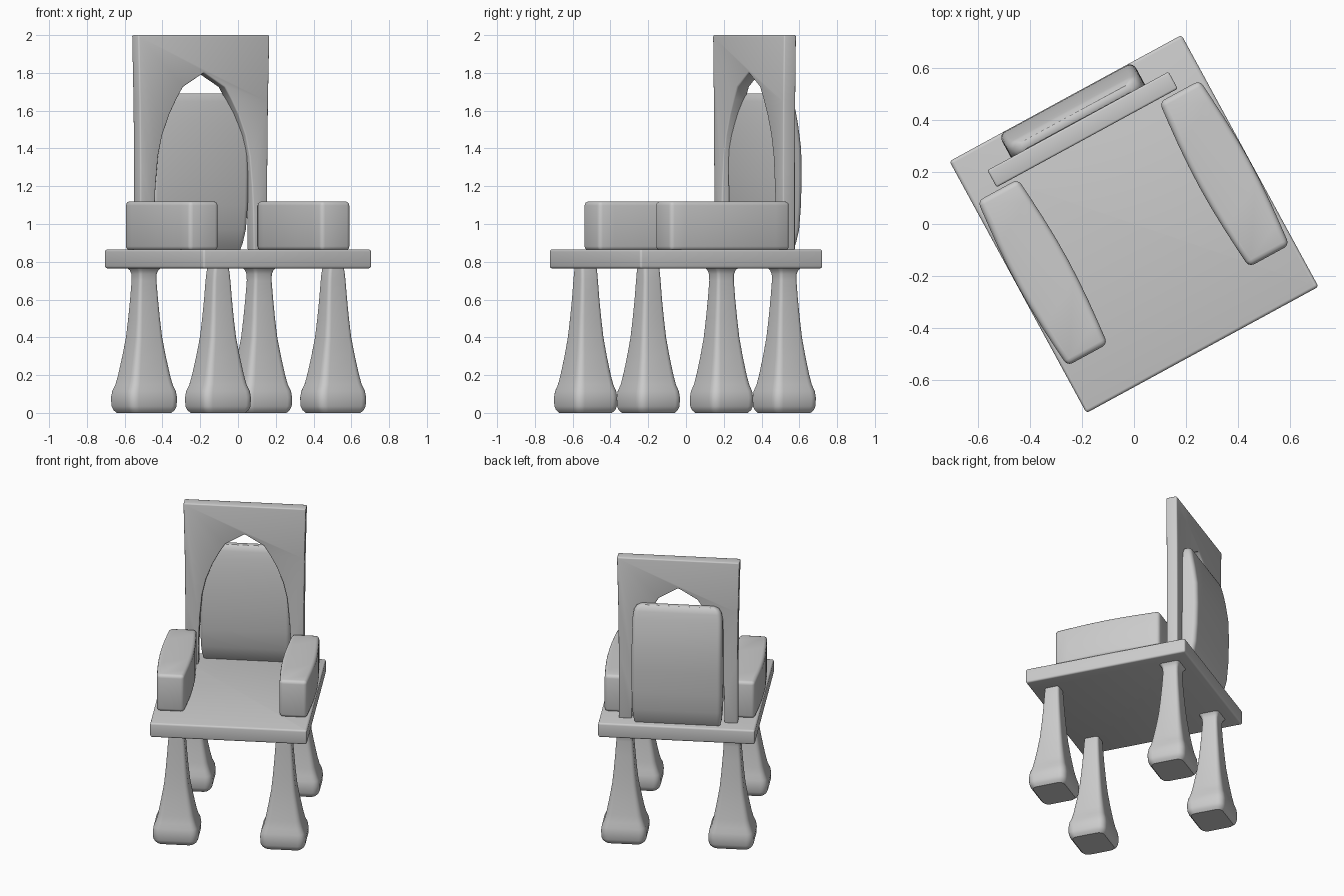
import bpy, bmesh, math

if "Cube" in bpy.data.objects:
    bpy.data.objects.remove(bpy.data.objects["Cube"])

TURN = math.radians(28.55)   # the whole chair stands turned about z


def finish(name, bm, bevel=0.0, limit=50):
    bmesh.ops.recalc_face_normals(bm, faces=bm.faces)
    me = bpy.data.meshes.new(name)
    bm.to_mesh(me)
    bm.free()
    ob = bpy.data.objects.new(name, me)
    bpy.context.collection.objects.link(ob)
    ob.rotation_euler.z = TURN
    bpy.ops.object.select_all(action='DESELECT')
    ob.select_set(True)
    bpy.context.view_layer.objects.active = ob
    if bevel:
        m = ob.modifiers.new("bevel", 'BEVEL')
        m.width = bevel
        m.segments = 3
        m.limit_method = 'ANGLE'
        m.angle_limit = math.radians(limit)
        bpy.ops.object.modifier_apply(modifier=m.name)
    bpy.ops.object.shade_smooth_by_angle(angle=math.radians(40))
    return ob


def loft(name, rings):
    """Skin a stack of equal-length rings and cap both ends."""
    bm = bmesh.new()
    rows = [[bm.verts.new(p) for p in r] for r in rings]
    n = len(rows[0])
    for a, b in zip(rows, rows[1:]):
        for i in range(n):
            j = (i + 1) % n
            bm.faces.new((a[i], a[j], b[j], b[i]))
    bm.faces.new(rows[0])
    bm.faces.new(rows[-1])
    return name, bm


def rounded(cx, cy, hx, hy, r, z, seg=5):
    """Rounded rectangle ring at height z."""
    pts = []
    for k, (sx, sy) in enumerate([(1, 1), (-1, 1), (-1, -1), (1, -1)]):
        for i in range(seg + 1):
            a = math.pi / 2 * (k + i / seg)
            pts.append((cx + sx * (hx - r) + r * math.cos(a),
                        cy + sy * (hy - r) + r * math.sin(a), z))
    return pts


# seat slab
finish(*loft("seat", [rounded(0, 0, 0.507, 0.55, 0.012, z) for z in (0.765, 0.865)]), bevel=0.015)

# legs: soft-cornered, tapering up from a bulging foot (z, half width, half depth)
leg = [(0.0, .122, .108), (.015, .136, .122), (.035, .145, .128), (.08, .147, .13),
       (.115, .142, .125), (.15, .127, .114), (.2, .115, .104), (.3, .096, .088),
       (.4, .079, .075), (.5, .069, .066), (.6, .061, .058), (.7, .054, .052)]
for tag, y in (("front", -0.416), ("back", 0.403)):
    if tag == "back":
        top = [(.735, .055, .053), (.755, .062, .06), (.77, .075, .073)]
    else:
        top = [(.74, .05, .05), (.77, .045, .048)]
    for side, sx in (("left", -1), ("right", 1)):
        rings = [rounded(sx * 0.347, y, hx, hy, 0.35 * hy, z) for z, hx, hy in leg + top]
        finish(*loft(f"{tag}_{side}_leg", rings))

# armrests: long blocks with gently bulging sides
ts = [-0.36 + 0.09 * i for i in range(9)]
for side, sx in (("left", -1), ("right", 1)):
    edge = [(0.088 + 0.021 * math.cos(math.pi * t / 0.72), t) for t in ts]
    outline = edge + [(-w, t) for w, t in reversed(edge)]
    rings = [[(sx * 0.397 + x, y + 0.004, z) for x, y in outline] for z in (0.86, 1.12)]
    finish(*loft(f"{side}_armrest", rings), bevel=0.022)

# back frame: panel with a pointed-arch opening down to the seat
outer = [(.384, .86), (.384, 1.3), (.388, 1.65), (.396, 2.0)]
inner = [(.125, 1.725), (.165, 1.66), (.207, 1.58), (.25, 1.47), (.275, 1.36),
         (.29, 1.2), (.297, 1.05), (.3, .86)]
half = [(0, 1.80)] + inner + outer
outline = half + [(-x, z) for x, z in reversed(half[1:])]
finish(*loft("back_frame", [[(x, y, z) for x, z in outline] for y in (0.376, 0.45)]), bevel=0.008, limit=60)

# back cushion: padded slab behind the opening (z, half width, front y, back y)
cushion = [(.86, .275, .475, .50), (.90, .286, .45, .52), (.97, .291, .425, .536),
           (1.1, .293, .408, .546), (1.25, .293, .403, .55), (1.4, .293, .405, .547),
           (1.52, .292, .415, .53), (1.6, .29, .425, .515), (1.65, .282, .434, .504),
           (1.675, .268, .44, .496), (1.69, .24, .452, .482)]
rings = [rounded(0, (f + b) / 2, w, (b - f) / 2, min(0.03, 0.45 * (b - f)), z)
         for z, w, f, b in cushion]
finish(*loft("back_cushion", rings))
